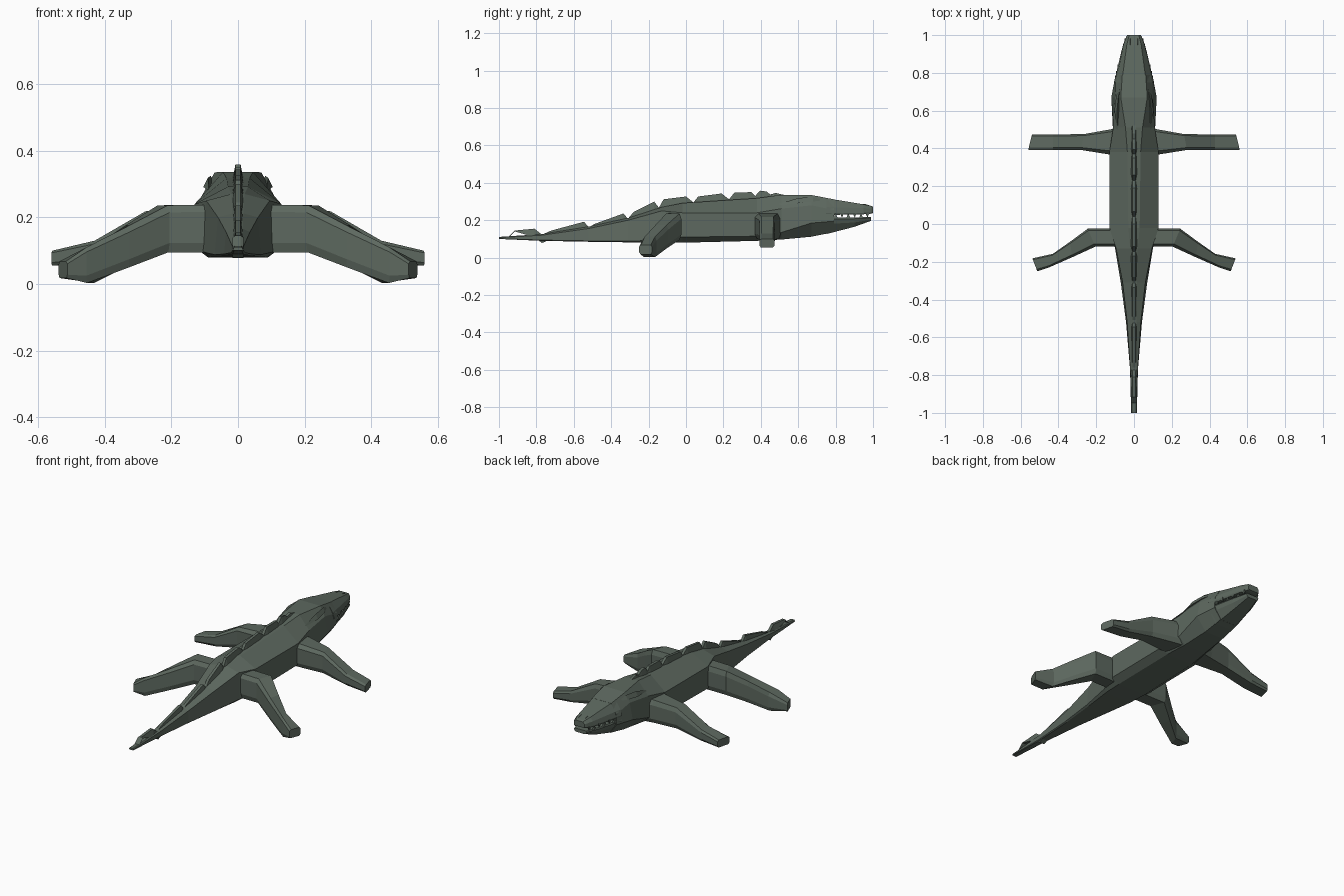
import bpy, bmesh

hide = bpy.data.materials.new("dark_green_hide")
hide.diffuse_color = (0.11, 0.14, 0.115, 1)


def finish(name, bm):
    bmesh.ops.recalc_face_normals(bm, faces=bm.faces)
    me = bpy.data.meshes.new(name)
    bm.to_mesh(me)
    bm.free()
    me.materials.append(hide)
    ob = bpy.data.objects.new(name, me)
    bpy.context.collection.objects.link(ob)
    return ob


def skin(bm, rings):
    """Bridge equal rings of points and cap both ends."""
    vs = [[bm.verts.new(p) for p in r] for r in rings]
    n = len(vs[0])
    for a, b in zip(vs, vs[1:]):
        for i in range(n):
            j = (i + 1) % n
            bm.faces.new((a[i], a[j], b[j], b[i]))
    bm.faces.new(vs[0])
    bm.faces.new(vs[-1])


def loft(name, stations):
    """Each station: y, then (half width, z) points from bottom to top, mirrored in x."""
    rings = [[(w, y, z) for w, z in pts] + [(-w, y, z) for w, z in reversed(pts)]
             for y, *pts in stations]
    bm = bmesh.new()
    skin(bm, rings)
    return finish(name, bm)


# torso, tail and back of the head
loft("body", [
    (-1.00, (.012, .100), (.015, .102), (.014, .107), (.010, .111)),
    (-0.77, (.016, .090), (.021, .094), (.020, .120), (.012, .126)),
    (-0.52, (.036, .085), (.042, .090), (.036, .156), (.014, .166)),
    (-0.31, (.060, .082), (.070, .088), (.060, .200), (.016, .212)),
    (-0.13, (.085, .080), (.100, .095), (.095, .250), (.020, .270)),
    (-0.02, (.090, .080), (.130, .110), (.130, .240), (.030, .292)),
    (0.38, (.085, .090), (.130, .115), (.130, .240), (.035, .318)),
    (0.51, (.070, .097), (.112, .135), (.110, .262), (.045, .336)),
    (0.67, (.060, .112), (.120, .185), (.100, .280), (.070, .335)),
    (0.79, (.055, .136), (.098, .195), (.095, .255), (.062, .312)),
])

# jaws, parted by a thin mouth gap
loft("upper_jaw", [
    (0.75, (.100, .228), (.106, .240), (.096, .270), (.065, .318)),
    (0.95, (.056, .232), (.058, .240), (.055, .265), (.038, .285)),
    (0.99, (.038, .235), (.042, .242), (.040, .262), (.028, .277)),
    (1.00, (.032, .238), (.036, .244), (.034, .260), (.024, .272)),
])
loft("lower_jaw", [
    (0.75, (.056, .126), (.095, .180), (.104, .205), (.100, .215)),
    (0.90, (.042, .165), (.062, .188), (.070, .208), (.066, .215)),
    (0.99, (.028, .197), (.038, .203), (.042, .212), (.038, .218)),
])

# teeth
bm = bmesh.new()
for i in range(6):
    y = 0.80 + i * 0.034
    x = 0.090 - (y - 0.80) * 0.27
    top = i % 2
    za, zb = (.240, .214) if top else (.212, .238)
    for s in (-1, 1):
        base = [bm.verts.new((s * (x + dx), y + dy, za))
                for dx, dy in ((-.007, -.011), (.006, -.011), (.006, .011), (-.007, .011))]
        tip = bm.verts.new((s * x, y, zb))
        bm.faces.new(base)
        for k in range(4):
            bm.faces.new((base[k], base[(k + 1) % 4], tip))
finish("teeth", bm)

# brow ridges and nostrils
for name, rows in (
    ("brow_ridges", ((.088, .50, .285, .003), (.090, .60, .305, .014), (.082, .68, .312, .012), (.074, .72, .308, .003))),
    ("nostrils", ((.019, .935, .284, .002), (.020, .960, .281, .005), (.020, .985, .275, .003))),
):
    bm = bmesh.new()
    for s in (-1, 1):
        skin(bm, [[(s * (x - r), y, z - r), (s * (x + r), y, z - r), (s * x, y, z + r)]
                  for x, y, z, r in rows])
    finish(name, bm)


# saw-toothed ridge along the back
saw = [(-.95, .112), (-.915, .145), (-.81, .155), (-.77, .123), (-.72, .145), (-.545, .192),
       (-.52, .162), (-.49, .180), (-.335, .236), (-.31, .208), (-.28, .245), (-.17, .300),
       (-.145, .267), (-.12, .312), (.00, .327), (.04, .295), (.065, .327), (.19, .343),
       (.23, .312), (.26, .349), (.35, .350), (.37, .330), (.395, .358), (.43, .354),
       (.45, .338), (.48, .346), (.53, .334)]
bm = bmesh.new()
skin(bm, [[(-.016, y, z - .045 if -.9 < y < .5 else z - .005), (.016, y, z - .045 if -.9 < y < .5 else z - .005),
           (.008, y, z), (-.008, y, z)] for y, z in saw])
finish("back_ridge", bm)


def leg_pair(name, stations):
    """Each station: front edge (x, y), back edge (x, y), bottom z, top z."""
    bm = bmesh.new()
    for s in (-1, 1):
        rings = []
        for (xf, yf), (xb, yb), z0, z1 in stations:
            def at(t, u):
                return (s * (xf + (xb - xf) * t), yf + (yb - yf) * t, z0 + (z1 - z0) * u)
            rings.append([at(.1, 0), at(.9, 0), at(1, .2), at(1, .85), at(.85, 1), at(.1, 1), at(0, .8), at(0, .2)])
        skin(bm, rings)
    finish(name, bm)


leg_pair("hind_legs", [
    ((.080, -.025), (.060, -.120), .095, .238),
    ((.245, -.025), (.205, -.120), .095, .236),
    ((.340, -.095), (.325, -.175), .050, .175),
    ((.430, -.158), (.455, -.232), .003, .112),
    ((.538, -.182), (.512, -.250), .018, .068),
])
leg_pair("front_legs", [
    ((.080, .510), (.080, .365), .100, .235),
    ((.130, .500), (.130, .368), .100, .235),
    ((.265, .476), (.280, .392), .095, .218),
    ((.430, .474), (.430, .392), .065, .130),
    ((.540, .474), (.560, .392), .055, .100),
])
